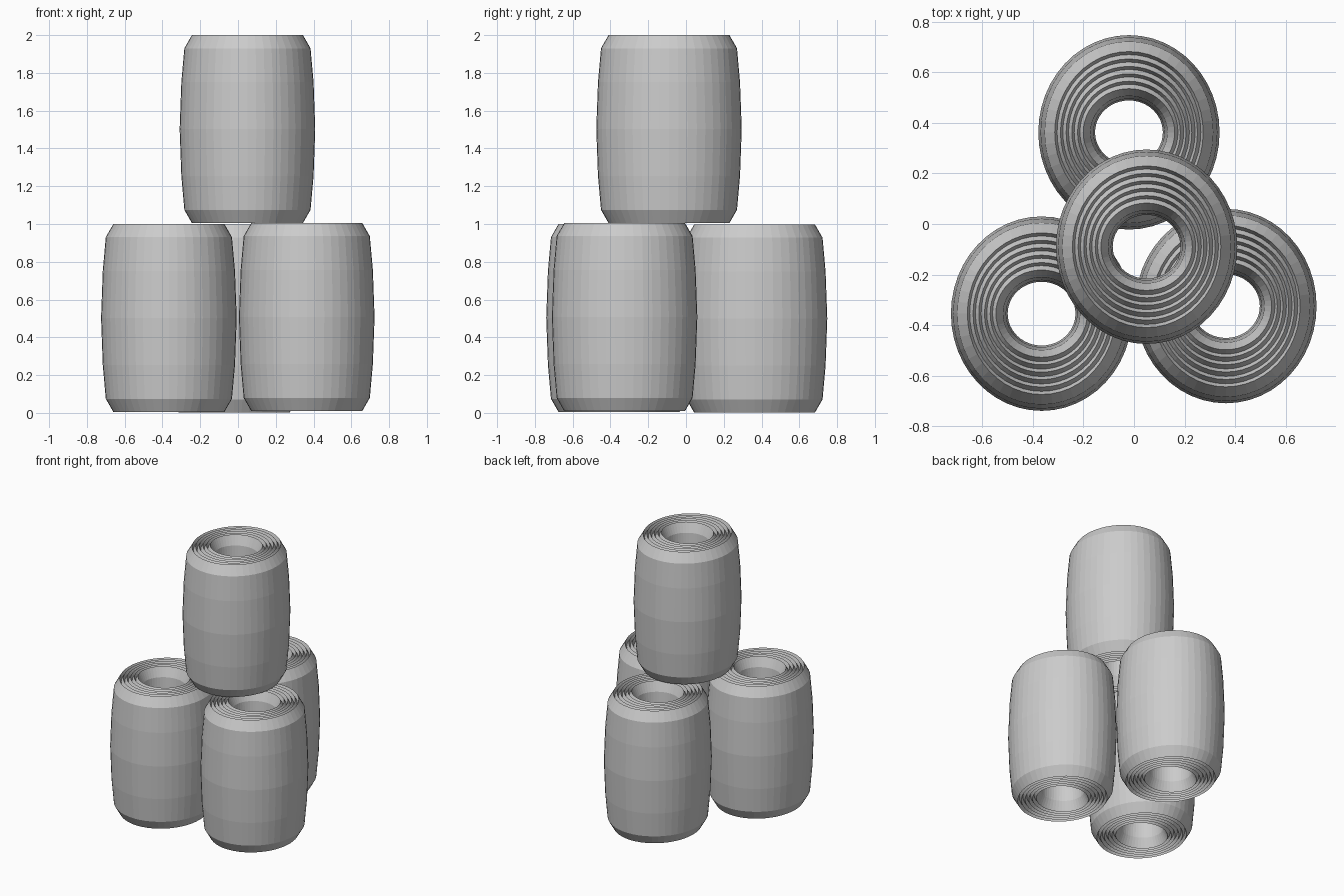
import bpy, bmesh, math

if "Cube" in bpy.data.objects:
    bpy.data.objects.remove(bpy.data.objects["Cube"])

SIDES = 48
LAYERS = 6
HEIGHT = 0.995

# Half cross-section of one wound layer: (height fraction, bulge from tip)
BULGE = [(0.07, 0.04), (0.25, 0.056), (0.5, 0.065), (0.75, 0.056), (0.93, 0.04)]
INNER_SCALE = 0.72          # inner side bulges a little less than the outer


def layer_section():
    """Closed lens-shaped loop of (z, radial offset)."""
    outer = [(z * HEIGHT, b) for z, b in BULGE]
    inner = [(z * HEIGHT, -b * INNER_SCALE) for z, b in reversed(BULGE)]
    return [(0, 0)] + outer + [(HEIGHT, 0)] + inner


def add_layer(bm, rx, ry):
    """Sweep the lens section around an ellipse."""
    section = layer_section()
    rings = []
    for i in range(SIDES):
        a = 2 * math.pi * i / SIDES
        c, s = math.cos(a), math.sin(a)
        rings.append([bm.verts.new(((rx + b) * c, (ry + b) * s, z))
                      for z, b in section])
    n = len(section)
    for i in range(SIDES):
        p, q = rings[i], rings[(i + 1) % SIDES]
        for j in range(n):
            k = (j + 1) % n
            bm.faces.new((p[j], q[j], q[k], p[k]))


def make_roll(name, location):
    bm = bmesh.new()
    for i in range(LAYERS):
        t = i / (LAYERS - 1)
        add_layer(bm, 0.181 + t * 0.113, 0.173 + t * 0.147)
    bmesh.ops.recalc_face_normals(bm, faces=bm.faces)
    mesh = bpy.data.meshes.new(name)
    bm.to_mesh(mesh)
    bm.free()
    obj = bpy.data.objects.new(name, mesh)
    obj.location = location
    bpy.context.collection.objects.link(obj)
    return obj


# Three standing rolls with a fourth stacked on top
make_roll("roll_left", (-0.366, -0.355, 0.005))
make_roll("roll_right", (0.364, -0.325, 0.01))
make_roll("roll_back", (-0.02, 0.363, 0.002))
make_roll("roll_top", (0.05, -0.09, 1.005))
